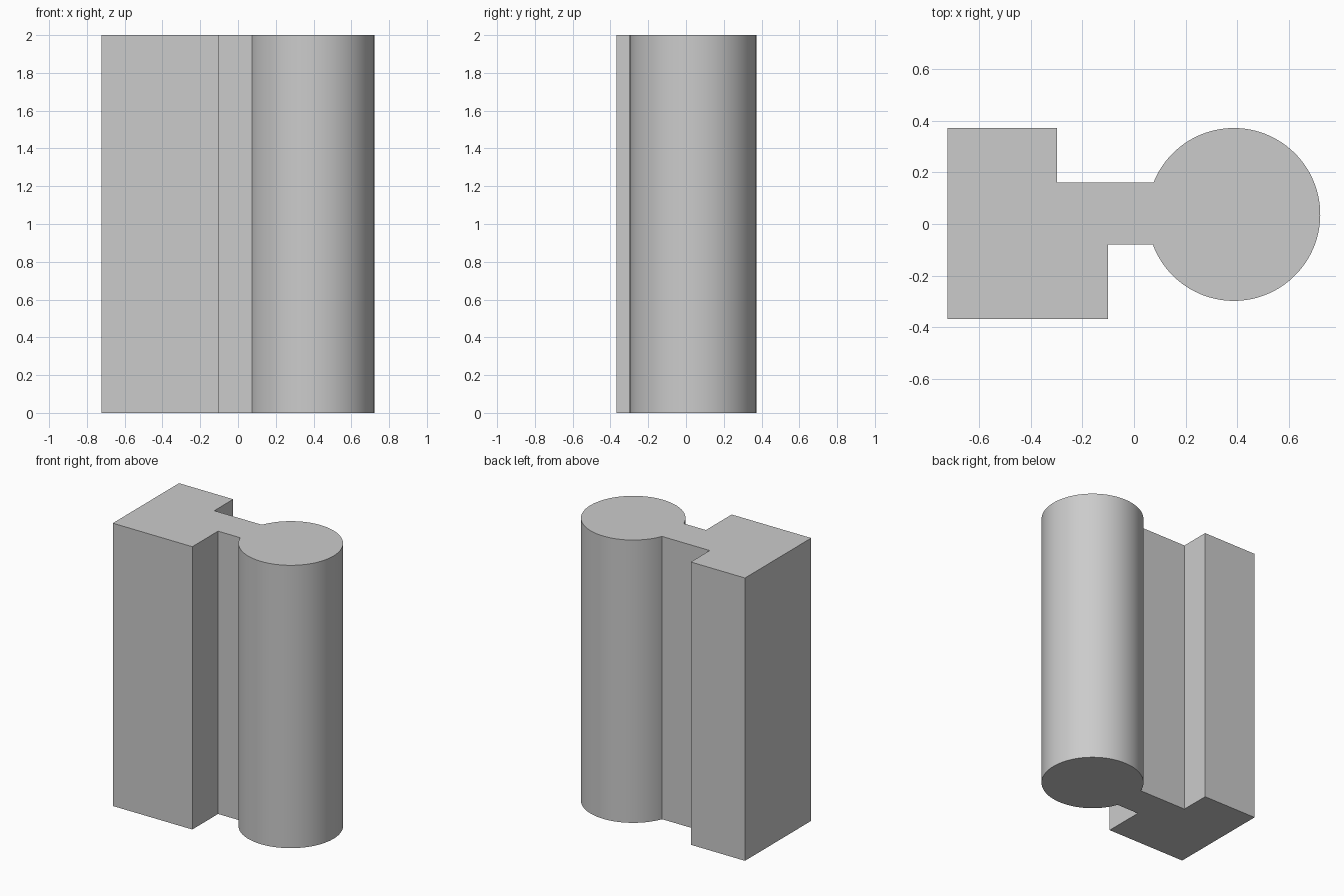
import bpy
import bmesh
import math

cube = bpy.data.objects.get("Cube")
if cube:
    bpy.data.objects.remove(cube, do_unlink=True)

HEIGHT = 2.0
CENTRE_X, CENTRE_Y, RADIUS = 0.387, 0.037, 0.335   # round bead
WEB_BACK, WEB_FRONT = 0.16, -0.08                  # thin web joining block and bead
ARC_STEPS = 96

grey = bpy.data.materials.new("light grey")
grey.use_nodes = True
colour = (0.6, 0.6, 0.6, 1.0)
grey.diffuse_color = colour
grey.node_tree.nodes["Principled BSDF"].inputs["Base Color"].default_value = colour

# Stepped block outline, anticlockwise from the web's back edge to its front edge
outline = [(-0.298, WEB_BACK), (-0.298, 0.372), (-0.722, 0.372),
           (-0.722, -0.368), (-0.10, -0.368), (-0.10, WEB_FRONT)]

# Bead arc, from the web's front edge round to its back edge
start = -math.pi - math.asin((WEB_FRONT - CENTRE_Y) / RADIUS)
end = math.pi - math.asin((WEB_BACK - CENTRE_Y) / RADIUS)
for i in range(ARC_STEPS + 1):
    a = start + (end - start) * i / ARC_STEPS
    outline.append((CENTRE_X + RADIUS * math.cos(a), CENTRE_Y + RADIUS * math.sin(a)))

# Extrude the profile to full height
bm = bmesh.new()
base = bm.faces.new([bm.verts.new((x, y, 0)) for x, y in outline])
extruded = bmesh.ops.extrude_face_region(bm, geom=[base], use_keep_orig=True)
top_verts = [g for g in extruded["geom"] if isinstance(g, bmesh.types.BMVert)]
bmesh.ops.translate(bm, verts=top_verts, vec=(0, 0, HEIGHT))
bmesh.ops.recalc_face_normals(bm, faces=bm.faces)

mesh = bpy.data.meshes.new("extruded_profile")
bm.to_mesh(mesh)
bm.free()
mesh.materials.append(grey)
profile = bpy.data.objects.new("extruded_profile", mesh)
bpy.context.collection.objects.link(profile)

# Smooth bead, crisp corners
bpy.ops.object.select_all(action="DESELECT")
profile.select_set(True)
bpy.context.view_layer.objects.active = profile
bpy.ops.object.shade_smooth_by_angle(angle=math.radians(30))
